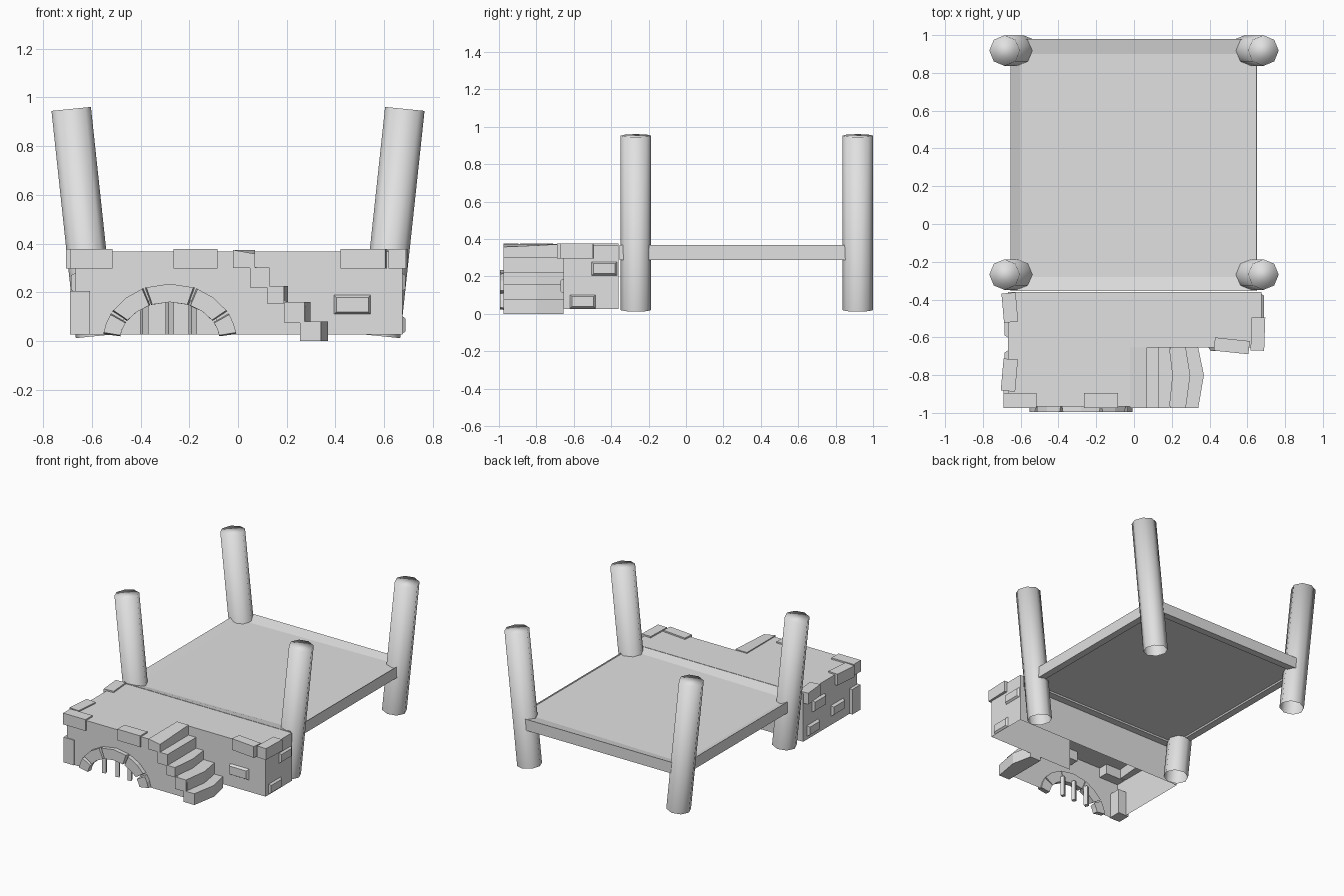
import bpy, bmesh, math
from mathutils import Vector, Matrix

if "Cube" in bpy.data.objects:
    bpy.data.objects.remove(bpy.data.objects["Cube"])

GREY = (0.75, 0.75, 0.75, 1)
stone = bpy.data.materials.new("light_grey")
stone.use_nodes = True
stone.diffuse_color = GREY
stone.node_tree.nodes["Principled BSDF"].inputs["Base Color"].default_value = GREY


def make(name, bm, fix=True):
    if fix:
        bmesh.ops.recalc_face_normals(bm, faces=bm.faces)
    me = bpy.data.meshes.new(name)
    bm.to_mesh(me)
    bm.free()
    me.materials.append(stone)
    ob = bpy.data.objects.new(name, me)
    bpy.context.collection.objects.link(ob)
    return ob


def box(name, x, y, z, turn=0, outward=None):
    """Box from three (low, high) ranges, turned about z, or tapered on its outward face."""
    bm = bmesh.new()
    bmesh.ops.create_cube(bm, size=1)
    size = Vector((r[1] - r[0] for r in (x, y, z)))
    mid = Vector(((r[0] + r[1]) / 2 for r in (x, y, z)))
    bmesh.ops.scale(bm, vec=size, verts=bm.verts)
    if outward:
        way = Vector(outward)
        for v in bm.verts:
            if v.co.dot(way) > 0:
                for k in range(3):
                    if not way[k]:
                        v.co[k] -= math.copysign(0.01, v.co[k])
    bmesh.ops.rotate(bm, matrix=Matrix.Rotation(math.radians(turn), 3, 'Z'), verts=bm.verts)
    bmesh.ops.translate(bm, vec=mid, verts=bm.verts)
    return make(name, bm)


def bridge(bm, a, b):
    """Quads between two closed rings of vertices."""
    for k in range(len(a)):
        n = (k + 1) % len(a)
        bm.faces.new((a[k], a[n], b[n], b[k]))


def block(name, low, high):
    """Solid between two matching outlines."""
    bm = bmesh.new()
    a = [bm.verts.new(p) for p in low]
    b = [bm.verts.new(p) for p in high]
    bm.faces.new(a)
    bm.faces.new(b)
    bridge(bm, a, b)
    return make(name, bm)


BASE, TOP = 0.027, 0.367
FRONT, MID, BACK = -0.965, -0.655, -0.36
LEFT, RIGHT, NOTCH = -0.668, 0.675, 0.0
ARCH_X = -0.28


def arch(angle, rx, rz):
    a = math.radians(angle)
    return (ARCH_X + rx * math.cos(a), rz * math.sin(a))


# Steps as (x range, z range), top to bottom
steps = [((-0.02, 0.07), (0.30, 0.374)), ((0.05, 0.13), (0.22, 0.302)),
         ((0.12, 0.20), (0.155, 0.225)), ((0.19, 0.29), (0.075, 0.16)),
         ((0.255, 0.36), (0.0, 0.08))]

# Hollow stone terrace: L shaped roof, walls, and a front wall with an arch opening
bm = bmesh.new()
plan = [(LEFT, FRONT), (NOTCH, FRONT), (NOTCH, MID), (RIGHT, MID), (RIGHT, BACK), (LEFT, BACK)]
roof = [bm.verts.new((x, y, TOP)) for x, y in plan]
foot = [bm.verts.new((x, y, BASE)) for x, y in plan]
bm.faces.new(roof)
for i in range(2, 6):
    j = (i + 1) % 6
    bm.faces.new((roof[i], foot[i], foot[j], roof[j]))
opening = [arch(a, 0.22, 0.18) for a in range(170, 9, -16)]
front = [(LEFT, TOP), (LEFT, BASE), (opening[0][0], BASE)] + opening
front += [(opening[-1][0], BASE), (0.27, BASE)]
for (x0, x1), (z0, z1) in reversed(steps[:4]):
    front += [(x1 - 0.01, z0 + 0.01), (x1 - 0.01, z1 - 0.02)]
front += [(NOTCH, TOP)]
bm.faces.new([bm.verts.new((x, FRONT, z)) for x, z in front])
bmesh.ops.remove_doubles(bm, verts=bm.verts, dist=1e-4)
make("terrace_body", bm)

# Worn stair treads: the top one droops to its outer front corner, the lower ones bow outward
for i, ((x0, x1), (z0, z1)) in enumerate(steps):
    bow = 0.004 * (i + 1) if i > 1 else 0
    droop = 0.016 if i == 0 else 0
    ends = [(x0, -0.975), (x1 - bow, -0.975), (x1 + bow / 2, -0.8), (x1 - bow, MID), (x0, MID)]
    heights = [z1, z1 - droop, z1 - droop / 2, z1, z1]
    block(f"stair_step_{i + 1}", [(x, y, z0) for x, y in ends],
          [(x, y, z) for (x, y), z in zip(ends, heights)])


# Five arch stones, each narrowing slightly towards its face
def arch_ring(a0, a1, y):
    angles = (a0, (a0 + a1) / 2, a1)
    ring = [arch(a, 0.275, 0.235) for a in angles]
    ring += [arch(a, 0.205, 0.16) for a in reversed(angles)]
    return [(x, y, z) for x, z in ring]


for i, (a0, a1) in enumerate([(7, 29), (31, 67), (68, 112), (113, 149), (151, 173)]):
    block(f"arch_stone_{i + 1}", arch_ring(a0 + 1.5, a1 - 1.5, -0.995), arch_ring(a0, a1, -0.955))

# Bars in the arch
for i, x in enumerate((-0.385, -0.28, -0.185)):
    box(f"arch_bar_{i + 1}", (x - 0.013, x + 0.013), (-0.96, -0.934), (BASE, 0.17), turn=25)

# Cap stones along the terrace edge
cap = (0.297, 0.377)
box("cap_stone_front_corner", (-0.69, -0.515), (-0.975, -0.895), cap)
box("cap_stone_front_middle", (-0.265, -0.085), (-0.975, -0.895), cap)
box("cap_stone_stair_side", (0.425, 0.61), (-0.68, -0.61), cap, turn=-6)
box("cap_stone_left_corner", (0.62, 0.692), (-0.67, -0.495), cap, turn=-2)
box("cap_stone_right_front", (-0.698, -0.622), (-0.885, -0.715), cap, turn=-5)
box("cap_stone_right_back", (-0.695, -0.62), (-0.52, -0.365), cap, turn=5)

# Raised wall bricks with chamfered faces
box("corner_brick", (-0.69, -0.607), (-0.972, -0.88), (BASE, 0.205))
box("front_brick", (0.395, 0.545), (-0.672, MID), (0.11, 0.188), outward=(0, -1, 0))
for name, y, z in (("upper", (-0.505, -0.37), (0.205, 0.278)), ("lower", (-0.62, -0.485), (0.03, 0.102))):
    box(f"left_brick_{name}", (RIGHT, 0.688), y, z, outward=(1, 0, 0))
for name, y, z in (("upper", (-0.6, -0.46), (0.2, 0.28)), ("lower", (-0.53, -0.4), (0.05, 0.125)),
                   ("front", (-0.81, -0.67), (0.09, 0.165))):
    box(f"right_brick_{name}", (-0.685, LEFT), y, z, outward=(-1, 0, 0))

# Shallow basin: floor rising slightly to the left, sloping rim, skirt and framed underside
bm = bmesh.new()
rings = []
for x0, x1, y0, y1, z, rise in ((-0.6, 0.595, -0.3, 0.925, 0.298, 0),
                                (-0.605, 0.6, -0.305, 0.93, 0.288, 0),
                                (-0.655, 0.65, BACK + 0.004, 0.98, 0.288, 0),
                                (-0.655, 0.65, BACK + 0.004, 0.98, 0.367, 0),
                                (-0.6, 0.648, -0.28, 0.90, 0.342, 0.016)):
    rings.append([bm.verts.new(p) for p in ((x0, y0, z), (x1, y0, z + rise),
                                            (x1, y1, z + rise), (x0, y1, z))])
for a, b in zip(rings, rings[1:]):
    bridge(bm, a, b)
bm.faces.new(rings[-1])
bm.faces.new(list(reversed(rings[0])))
make("basin", bm, fix=False)

# Four outward leaning eight sided posts with slanted flat tops, open at the foot
for side, label in ((1, "left"), (-1, "right")):
    for y, place in ((-0.268, "front"), (0.918, "back")):
        bm = bmesh.new()
        rings = []
        for t in (0, 1):
            ring = []
            for k in range(8):
                a = k * math.pi / 4
                dx = 0.081 * math.cos(a)
                ring.append(bm.verts.new((side * (0.585 + 0.1 * t + dx), y + 0.081 * math.sin(a),
                                          0.02 + 0.933 * t - 0.1 * dx)))
            rings.append(ring)
        bridge(bm, *rings)
        bm.faces.new(rings[-1])
        post = make(f"{place}_{label}_post", bm)
        post.data.shade_smooth()
